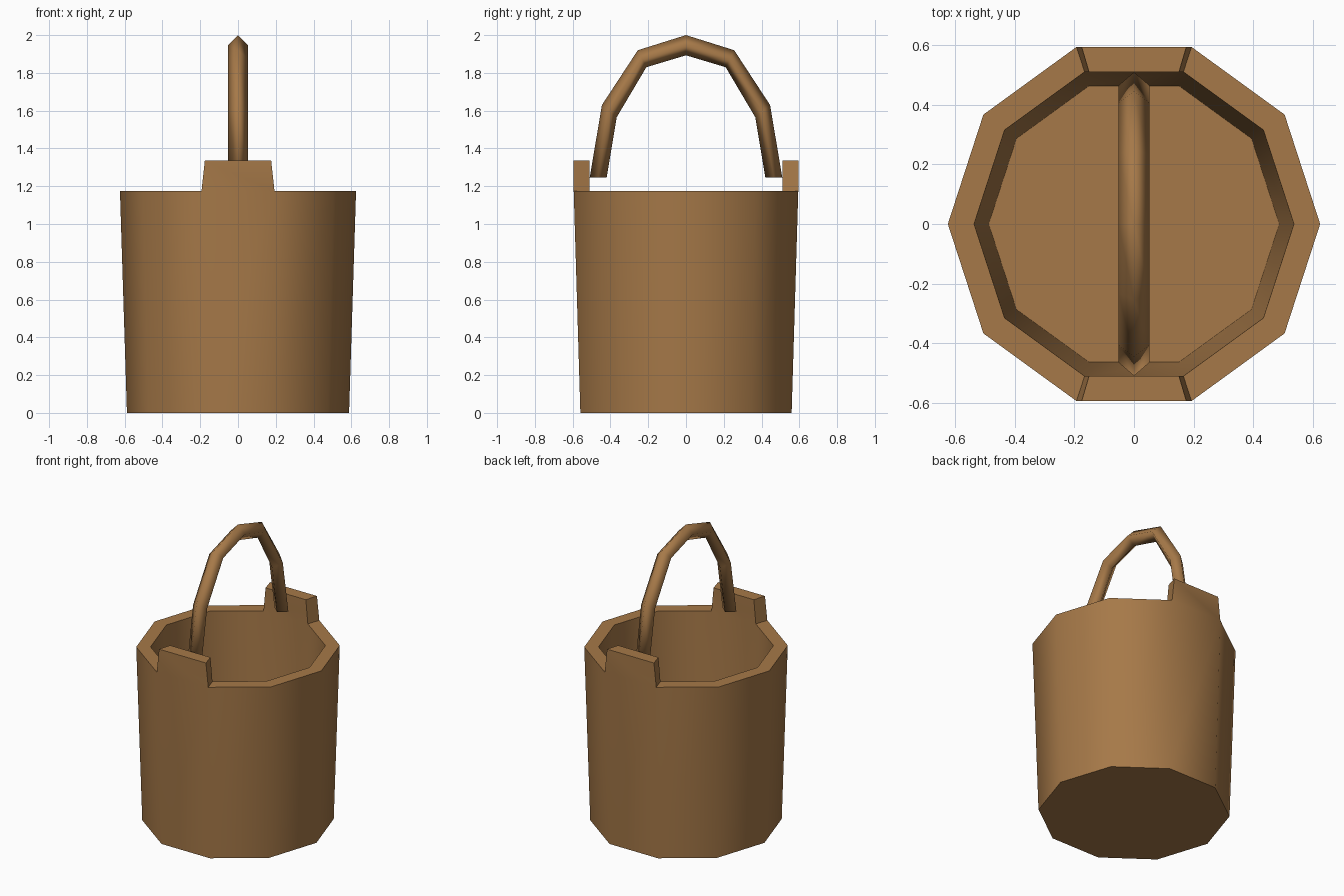
import bpy, bmesh, math

if "Cube" in bpy.data.objects:
    bpy.data.objects.remove(bpy.data.objects["Cube"])

SIDES = 10
wood = bpy.data.materials.new("brown_wood")
wood.diffuse_color = (0.38, 0.19, 0.065, 1)
wood.use_nodes = True
wood.node_tree.nodes["Principled BSDF"].inputs["Base Color"].default_value = wood.diffuse_color


def finish(bm, name):
    bmesh.ops.recalc_face_normals(bm, faces=bm.faces)
    for f in bm.faces:
        f.smooth = True
    mesh = bpy.data.meshes.new(name)
    bm.to_mesh(mesh)
    bm.free()
    mesh.materials.append(wood)
    obj = bpy.data.objects.new(name, mesh)
    bpy.context.collection.objects.link(obj)
    return obj


def bridge(bm, a, b):
    n = len(a)
    return [bm.faces.new((a[i], a[(i + 1) % n], b[(i + 1) % n], b[i])) for i in range(n)]


# Bucket: underside, outer wall, rim, inner wall, floor
bm = bmesh.new()
profile = [(0.588, 0.0), (0.625, 1.175), (0.537, 1.175), (0.488, 0.08)]
rings = [[bm.verts.new((r * math.cos(math.tau * i / SIDES),
                        r * math.sin(math.tau * i / SIDES), z))
          for i in range(SIDES)] for r, z in profile]
bm.faces.new(rings[0])
bm.faces.new(rings[-1])
bridge(bm, rings[0], rings[1])
rim = bridge(bm, rings[1], rings[2])
bridge(bm, rings[2], rings[3])

# Ears: the front and back rim segments raised and slightly narrowed
bm.normal_update()
ears = [f for f in rim if abs(f.calc_center_median().x) < 0.01]
for f in bmesh.ops.extrude_discrete_faces(bm, faces=ears)["faces"]:
    for v in f.verts:
        v.co.z = 1.335
        v.co.x *= 0.91
bucket = finish(bm, "bucket")
bpy.context.view_layer.objects.active = bucket
bucket.select_set(True)
bpy.ops.object.shade_smooth_by_angle(angle=math.radians(50))

# Handle: diamond section swept along an arch, (outer y, z, inner y, z)
half = [(0.51, 1.245, 0.42, 1.245), (0.445, 1.63, 0.367, 1.565),
        (0.255, 1.92, 0.21, 1.83)]
arch = half + [(0, 2.0, 0, 1.893)] + [(-a, b, -c, d) for a, b, c, d in reversed(half)]
bm = bmesh.new()
sections = []
for oy, oz, iy, iz in arch:
    my, mz = (oy + iy) / 2, (oz + iz) / 2
    sections.append([bm.verts.new(p) for p in
                     ((0, oy, oz), (0.052, my, mz), (0, iy, iz), (-0.052, my, mz))])
for a, b in zip(sections, sections[1:]):
    bridge(bm, a, b)
bm.faces.new(sections[0])
bm.faces.new(sections[-1])
finish(bm, "handle")
